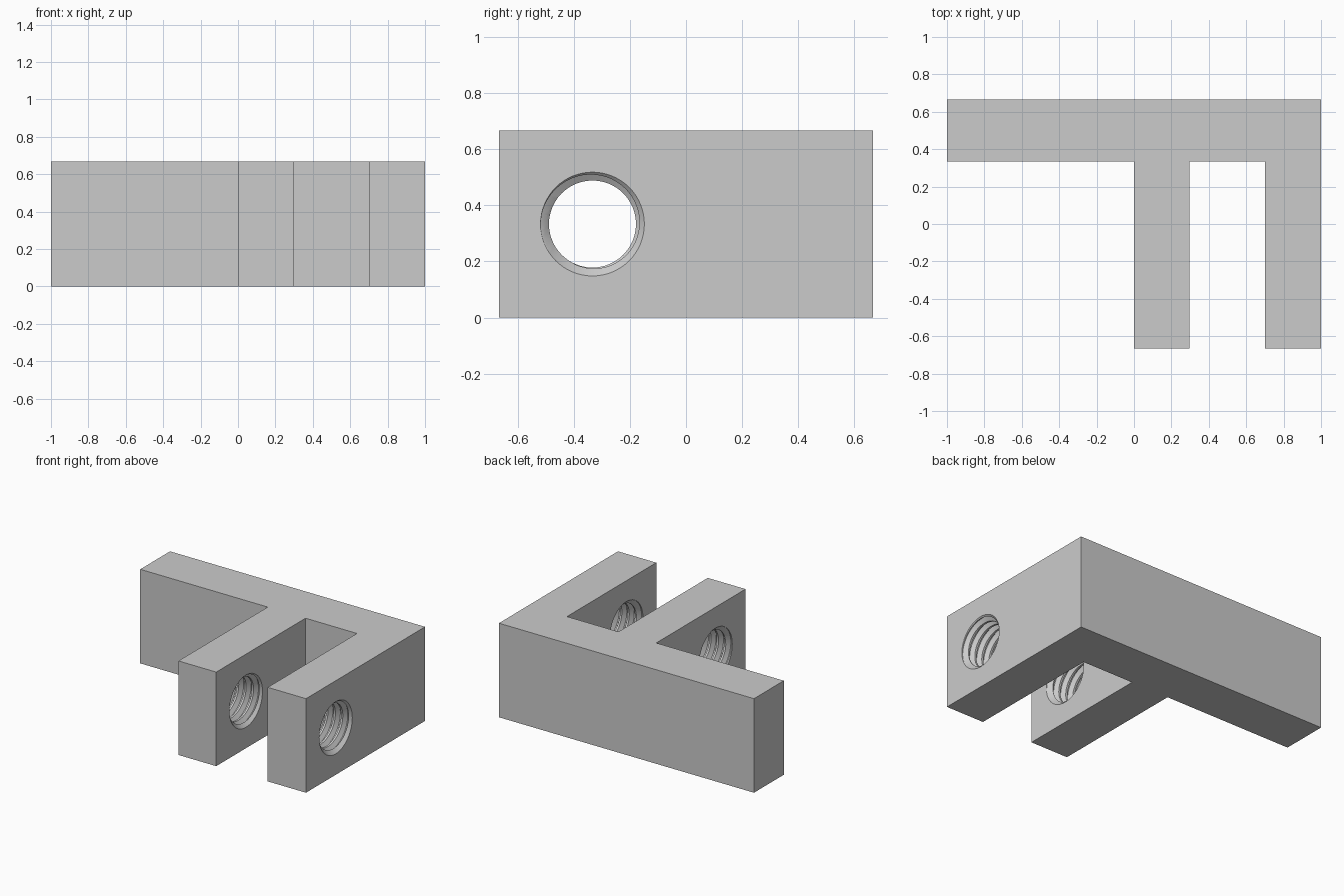
import bpy, bmesh, math

if "Cube" in bpy.data.objects:
    bpy.data.objects.remove(bpy.data.objects["Cube"])

H = 2 / 3                      # bracket height
HOLE_Y, HOLE_Z = -1 / 3, 1 / 3
R_MIN, R_MAX = 0.155, 0.184    # thread crest and root radii
PITCH, SEG = 0.058, 64
LEGS = [(0.0, 0.296), (0.70, 1.0)]


def make_object(name, bm):
    bmesh.ops.recalc_face_normals(bm, faces=bm.faces)
    mesh = bpy.data.meshes.new(name)
    bm.to_mesh(mesh)
    bm.free()
    obj = bpy.data.objects.new(name, mesh)
    bpy.context.collection.objects.link(obj)
    return obj


def thread_cutter(x0, x1):
    """Closed right-handed screw along x, slightly longer than the leg."""
    profile = [(0, R_MIN), (0.25, R_MIN), (0.5625, R_MAX), (0.6875, R_MAX)]
    turns = math.ceil((x1 - x0) / PITCH) + 3
    start = x0 - 2 * PITCH
    bm = bmesh.new()
    cols = []
    for j in range(SEG + 1):
        a = 2 * math.pi * j / SEG
        cols.append([bm.verts.new((start + PITCH * (t + u + j / SEG),
                                   HOLE_Y + r * math.cos(a), HOLE_Z + r * math.sin(a)))
                     for t in range(turns) for u, r in profile])
    for a, b in zip(cols, cols[1:]):
        for i in range(len(a) - 1):
            bm.faces.new((a[i], b[i], b[i + 1], a[i + 1]))
    bmesh.ops.remove_doubles(bm, verts=bm.verts, dist=1e-5)
    # fan caps onto the axis
    mid = (x0 + x1) / 2
    border = [e for e in bm.edges if e.is_boundary]
    lo = bm.verts.new((start + PITCH / 2, HOLE_Y, HOLE_Z))
    hi = bm.verts.new((start + PITCH * (turns + 0.3), HOLE_Y, HOLE_Z))
    for e in border:
        c = lo if e.verts[0].co.x < mid else hi
        bm.faces.new((e.verts[0], e.verts[1], c))
    return make_object("thread_cutter", bm)


def chamfer_cutter(x, outward):
    """45 degree countersink at a leg face."""
    bm = bmesh.new()
    rings = []
    for dx, r in ((0.01, 0.195), (-0.05, 0.135)):
        rings.append([bm.verts.new((x + outward * dx,
                                    HOLE_Y + r * math.cos(2 * math.pi * j / SEG),
                                    HOLE_Z + r * math.sin(2 * math.pi * j / SEG)))
                      for j in range(SEG)])
    for j in range(SEG):
        k = (j + 1) % SEG
        bm.faces.new((rings[0][j], rings[0][k], rings[1][k], rings[1][j]))
    bm.faces.new(rings[0])
    bm.faces.new(rings[1])
    return make_object("chamfer_cutter", bm)


# bracket body: long bar with two legs, extruded upward
outline = [(-1, 1 / 3), (0, 1 / 3), (0, -H), (0.296, -H), (0.296, 1 / 3),
           (0.70, 1 / 3), (0.70, -H), (1, -H), (1, H), (-1, H)]
bm = bmesh.new()
base = bm.faces.new([bm.verts.new((x, y, 0)) for x, y in outline])
ext = bmesh.ops.extrude_face_region(bm, geom=[base], use_keep_orig=True)
bmesh.ops.translate(bm, vec=(0, 0, H),
                    verts=[v for v in ext["geom"] if isinstance(v, bmesh.types.BMVert)])
bracket = make_object("threaded_bracket", bm)

# threaded holes with a chamfer on each leg face
cutters = []
for x0, x1 in LEGS:
    cutters += [thread_cutter(x0, x1), chamfer_cutter(x0, -1), chamfer_cutter(x1, 1)]
bpy.context.view_layer.objects.active = bracket
bracket.select_set(True)
for c in cutters:
    c.hide_render = True
    mod = bracket.modifiers.new("cut", 'BOOLEAN')
    mod.operation = 'DIFFERENCE'
    mod.solver = 'EXACT'
    mod.object = c
    bpy.ops.object.modifier_apply(modifier=mod.name)
    bpy.data.objects.remove(c)

bpy.ops.object.shade_smooth_by_angle(angle=math.radians(25))
